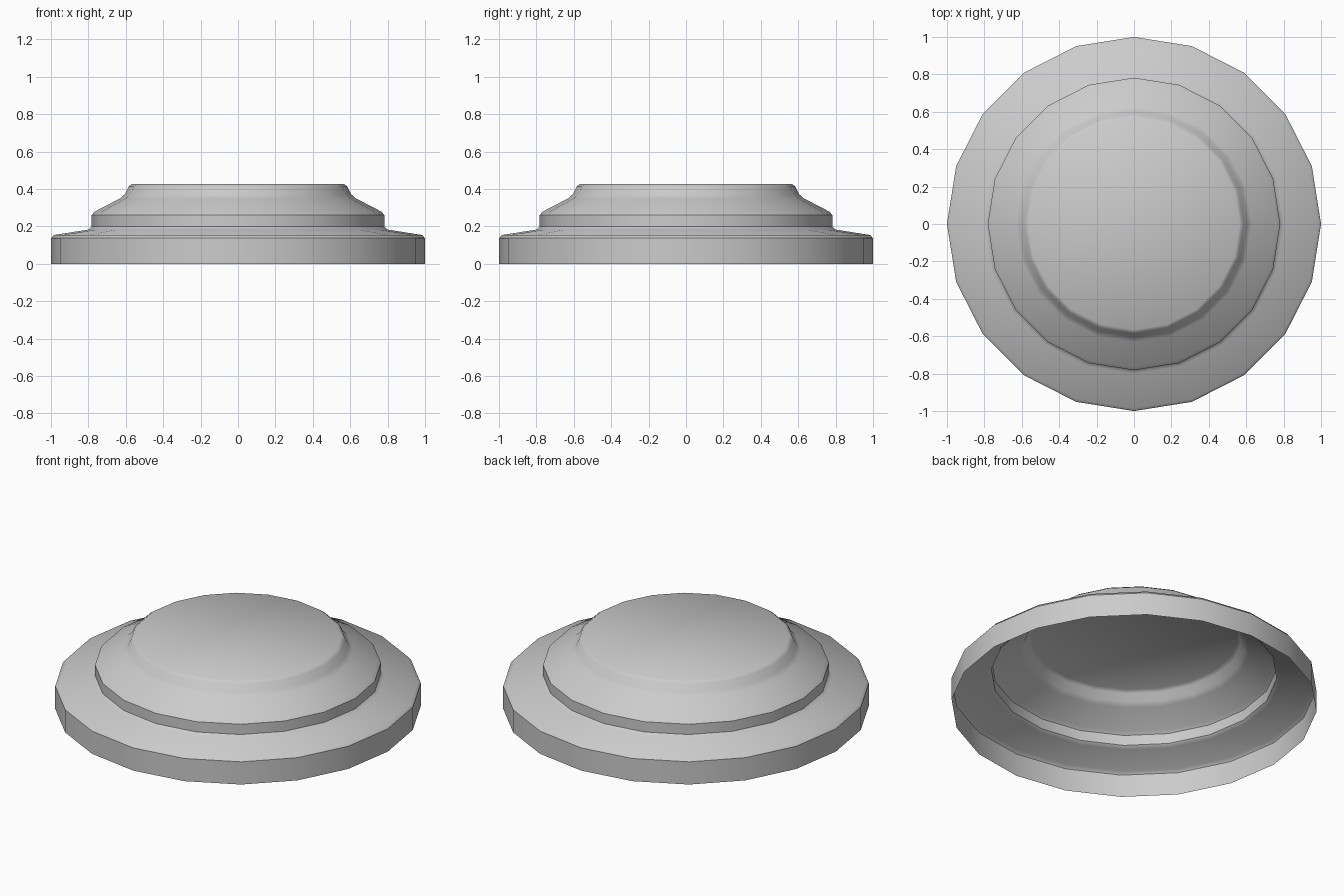
import bpy, bmesh, math

if "Cube" in bpy.data.objects:
    bpy.data.objects.remove(bpy.data.objects["Cube"])

SIDES = 20
# Radius / height outline from the open bottom rim up to the flat top
PROFILE = [(1.0, 0.0), (1.0, 0.137), (0.985, 0.154), (0.80, 0.183),
           (0.782, 0.20), (0.782, 0.262), (0.765, 0.28), (0.63, 0.35),
           (0.605, 0.372), (0.585, 0.413), (0.565, 0.428)]

bm = bmesh.new()
rings = []
for r, z in PROFILE:
    rings.append([bm.verts.new((r * math.cos(2 * math.pi * i / SIDES),
                                r * math.sin(2 * math.pi * i / SIDES), z))
                  for i in range(SIDES)])

# Stepped wall
for low, high in zip(rings, rings[1:]):
    for i in range(SIDES):
        j = (i + 1) % SIDES
        bm.faces.new((low[i], low[j], high[j], high[i]))

# Flat top, underside left open
bm.faces.new(rings[-1])

mesh = bpy.data.meshes.new("stepped_cap")
bm.to_mesh(mesh)
bm.free()
cap = bpy.data.objects.new("stepped_cap", mesh)
bpy.context.collection.objects.link(cap)

# Soft shading with the sharp steps kept
bpy.context.view_layer.objects.active = cap
cap.select_set(True)
bpy.ops.object.shade_smooth_by_angle(angle=math.radians(40))
